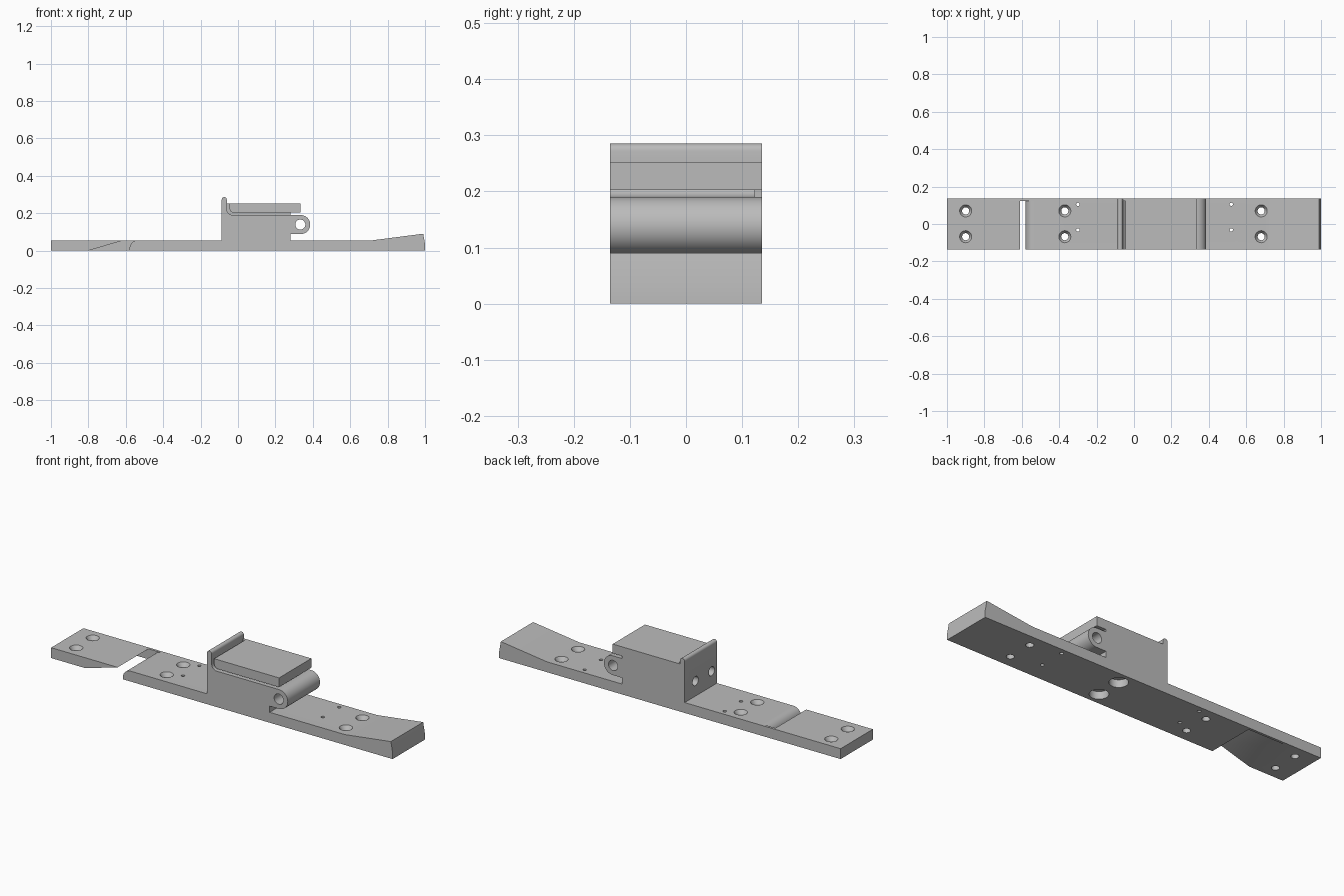
import bpy
import bmesh
import math
from mathutils import Matrix

cube = bpy.data.objects.get("Cube")
if cube:
    bpy.data.objects.remove(cube, do_unlink=True)

COLOUR = (0.5, 0.5, 0.5, 1)
grey = bpy.data.materials.new("plain_grey")
grey.use_nodes = True
grey.diffuse_color = COLOUR
grey.node_tree.nodes["Principled BSDF"].inputs["Base Color"].default_value = COLOUR

HALF = 0.135      # half width of every part
INNER = 0.122     # inside of the thin rear web
TOP = 0.055       # top of the base bar


def make_object(name, bm):
    bmesh.ops.recalc_face_normals(bm, faces=bm.faces)
    mesh = bpy.data.meshes.new(name)
    bm.to_mesh(mesh)
    bm.free()
    mesh.materials.append(grey)
    ob = bpy.data.objects.new(name, mesh)
    bpy.context.collection.objects.link(ob)
    return ob


def prism(name, points, y0, y1):
    """Extrude an x-z profile along y."""
    bm = bmesh.new()
    face = bm.faces.new([bm.verts.new((x, y0, z)) for x, z in points])
    moved = bmesh.ops.extrude_face_region(bm, geom=[face])["geom"]
    bmesh.ops.translate(bm, vec=(0, y1 - y0, 0),
                        verts=[v for v in moved if isinstance(v, bmesh.types.BMVert)])
    return make_object(name, bm)


def arc(cx, cz, r, start, end, steps):
    angles = [math.radians(start + (end - start) * i / steps) for i in range(steps + 1)]
    return [(cx + r * math.cos(a), cz + r * math.sin(a)) for a in angles]


def round_cutter(centre, r_low, r_high, depth, axis="Z"):
    bm = bmesh.new()
    turn = Matrix.Identity(4) if axis == "Z" else Matrix.Rotation(math.pi / 2, 4, axis)
    bmesh.ops.create_cone(bm, cap_ends=True, segments=32, radius1=r_low, radius2=r_high,
                          depth=depth, matrix=Matrix.Translation(centre) @ turn)
    return make_object("cutter", bm)


def cut(target, cutter):
    cutter.hide_render = True
    mod = target.modifiers.new("cut", "BOOLEAN")
    mod.operation = "DIFFERENCE"
    mod.solver = "EXACT"
    mod.object = cutter
    bpy.context.view_layer.objects.active = target
    bpy.ops.object.modifier_apply(modifier=mod.name)
    bpy.data.objects.remove(cutter, do_unlink=True)


# Base bar with a raised toe
base = prism("base_bar", [(-1, 0), (1, 0), (1, 0.035), (0.99, 0.09), (0.72, TOP), (-1, TOP)],
             -HALF, HALF)

# Throat: sloped on one side, rounded lip on the other, closed by the rear web
throat = [(-0.8, 0), (-0.61, TOP), (-0.61, 0.08), (-0.535, 0.08)]
throat += arc(-0.535, 0.01, 0.045, 90, 180, 10) + [(-0.58, -0.02), (-0.8, -0.02)]
cut(base, prism("cutter", throat, -0.2, INNER))

# Countersunk screw holes
for x in (-0.9, -0.37, 0.68):
    for y in (-0.068, 0.07):
        cut(base, round_cutter((x, y, 0.03), 0.019, 0.019, 0.2))
        cut(base, round_cutter((x, y, TOP - 0.0095), 0.019, 0.033, 0.021))

# Small pin holes
for x in (-0.3, 0.52):
    for y in (-0.032, 0.105):
        cut(base, round_cutter((x, y, 0.03), 0.009, 0.009, 0.2))

# Counterbores under the clamp
for y in (-0.07, 0.07):
    cut(base, round_cutter((0.15, y, 0), 0.045, 0.045, 0.08))

# Clamp: foot, body with pivot eye, top plate and upright lip
outline = [(-0.087, TOP), (0.28, TOP), (0.28, 0.088)]
outline += arc(0.335, 0.139, 0.051, -90, 90, 20)
outline += [(0.28, 0.19), (0.28, 0.203), (0.335, 0.203), (0.335, 0.252), (-0.06, 0.252)]
outline += arc(-0.0735, 0.272, 0.0135, 0, 180, 10)
clamp = prism("clamp_block", outline, -HALF, HALF)

# Thin gap that wraps the top plate, stopping at the rear web
gap = [(-0.06, 0.3)] + arc(-0.03, 0.22, 0.03, 180, 270, 8)
gap += [(0.4, 0.19), (0.4, 0.203)] + arc(-0.023, 0.225, 0.022, 270, 180, 8) + [(-0.045, 0.3)]
cut(clamp, prism("cutter", gap, -0.2, INNER))

# Pivot hole and the two holes in the upright face
cut(clamp, round_cutter((0.333, 0, 0.139), 0.027, 0.027, 0.5, "X"))
for y in (-0.09, 0.045):
    cut(clamp, round_cutter((-0.087, y, 0.135), 0.024, 0.024, 0.1, "Y"))

# Smooth curved walls, keep edges sharp
bpy.ops.object.select_all(action="DESELECT")
for ob in (base, clamp):
    ob.select_set(True)
bpy.context.view_layer.objects.active = base
bpy.ops.object.shade_smooth_by_angle(angle=math.radians(30))
